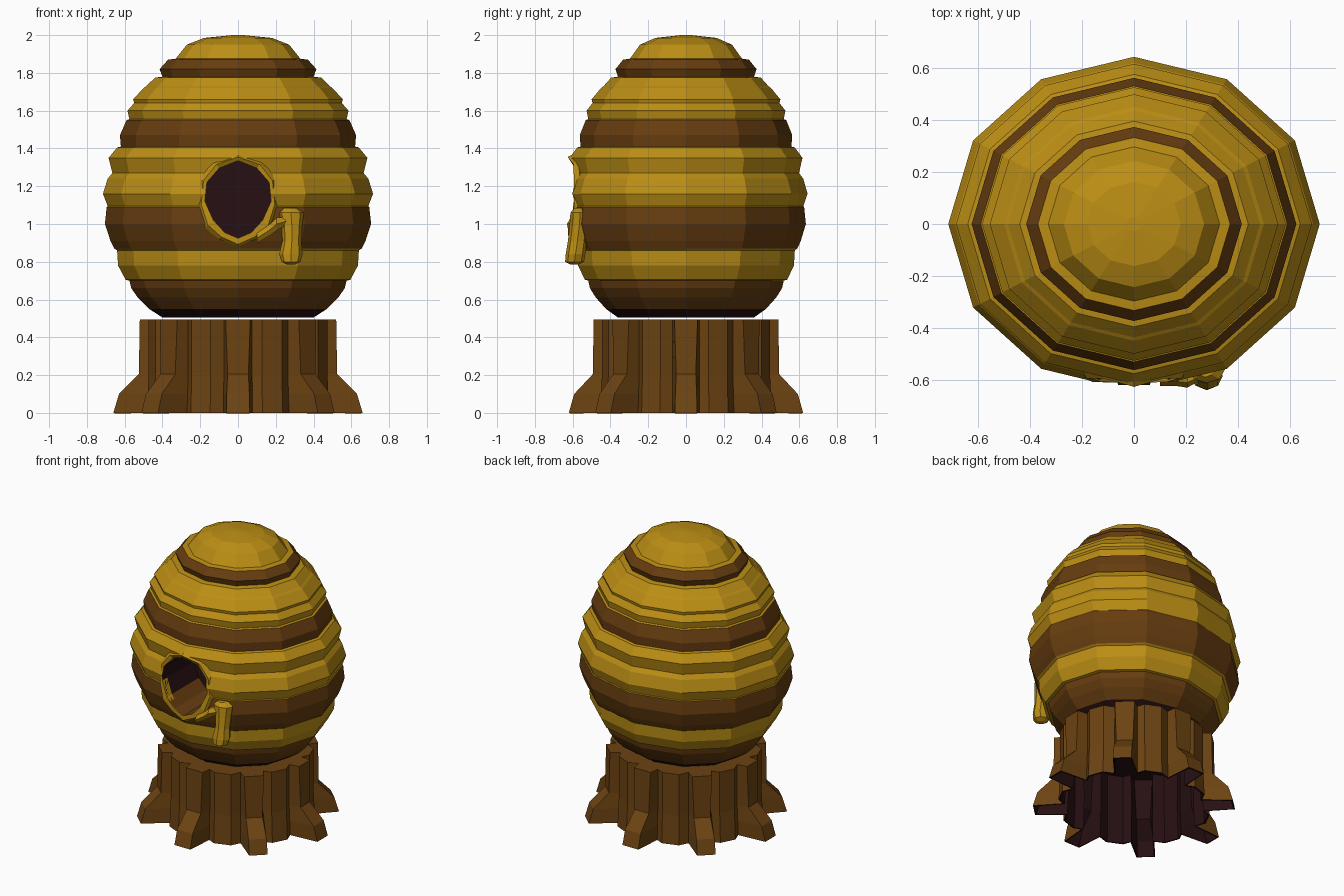
import bpy, bmesh, math
from mathutils import Vector

if "Cube" in bpy.data.objects:
    bpy.data.objects.remove(bpy.data.objects["Cube"])


def material(name, rgb):
    m = bpy.data.materials.new(name)
    m.diffuse_color = (*rgb, 1)
    m.use_nodes = True
    m.node_tree.nodes["Principled BSDF"].inputs["Base Color"].default_value = m.diffuse_color
    return m


MATS = [material("honey yellow", (0.50, 0.27, 0.007)),
        material("hive brown", (0.135, 0.047, 0.005)),
        material("dark hollow", (0.020, 0.005, 0.006)),
        material("bark brown", (0.15, 0.056, 0.006))]
YELLOW, BROWN, DARK, BARK = range(4)


def loft(name, rings, mats, bottom=None, top=None, wrap=False):
    """Skin equal-length rings; mats gives one material index per band."""
    bm = bmesh.new()
    loops = [[bm.verts.new(p) for p in ring] for ring in rings]
    n = len(loops[0])
    bands = len(loops) if wrap else len(loops) - 1
    for i in range(bands):
        a, b = loops[i], loops[(i + 1) % len(loops)]
        for j in range(n):
            k = (j + 1) % n
            f = bm.faces.new((a[j], a[k], b[k], b[j]))
            f.material_index = mats[i % len(mats)]
    for loop, m in ((loops[0], bottom), (loops[-1], top)):
        if m is not None:
            bm.faces.new(loop).material_index = m
    bmesh.ops.recalc_face_normals(bm, faces=bm.faces[:])
    me = bpy.data.meshes.new(name)
    bm.to_mesh(me)
    bm.free()
    for m in MATS:
        me.materials.append(m)
    ob = bpy.data.objects.new(name, me)
    bpy.context.collection.objects.link(ob)
    return ob


def ellipse(rx, ry, z, n, cx=0, cy=0):
    return [(cx + rx * math.cos(2 * math.pi * i / n),
             cy + ry * math.sin(2 * math.pi * i / n), z) for i in range(n)]


# Hive: twelve-sided stepped egg; each entry is radius, height, colour above
SQ = 0.9
P = [(.40, .505, DARK), (.47, .55, BROWN), (.53, .61, BROWN), (.565, .66, BROWN),
     (.575, .70, YELLOW), (.595, .705, YELLOW), (.635, .78, YELLOW), (.64, .86, YELLOW),
     (.655, .87, BROWN), (.675, .91, BROWN), (.705, 1.0, BROWN), (.695, 1.09, YELLOW),
     (.69, 1.095, YELLOW), (.715, 1.16, YELLOW), (.69, 1.24, YELLOW), (.665, 1.27, YELLOW),
     (.685, 1.35, YELLOW), (.64, 1.405, YELLOW), (.62, 1.41, BROWN), (.625, 1.47, BROWN),
     (.59, 1.55, YELLOW), (.575, 1.555, YELLOW), (.585, 1.60, YELLOW), (.55, 1.64, YELLOW),
     (.555, 1.66, YELLOW), (.50, 1.72, YELLOW), (.485, 1.73, YELLOW), (.44, 1.775, YELLOW),
     (.40, 1.78, BROWN), (.415, 1.82, BROWN), (.37, 1.87, YELLOW), (.33, 1.875, YELLOW),
     (.27, 1.95, YELLOW), (.18, 1.985, YELLOW), (.03, 2.0, YELLOW)]
hive = loft("hive", [ellipse(r, r * SQ, z, 12) for r, z, m in P],
            [m for r, z, m in P], DARK, YELLOW)


def front_y(x, z):
    """Depth of the hive's front surface."""
    for (r0, z0, _), (r1, z1, _) in zip(P, P[1:]):
        if z0 <= z <= z1:
            r = r0 + (r1 - r0) * (z - z0) / (z1 - z0)
            return -SQ * r + 0.241 * abs(x)


def mirrored(half):
    return half + [(-x, z) for x, z in reversed(half) if x > 0]


# Entrance opening cut into the hive
inner = mirrored([(0, 1.335), (.10, 1.295), (.165, 1.22), (.175, 1.12),
                  (.13, 1.02), (.07, .955), (0, .925)])
outer = mirrored([(0, 1.375), (.13, 1.335), (.20, 1.24), (.215, 1.09),
                  (.19, .97), (.11, .91), (0, .86)])
cutter = loft("entrance_cutter", [[(x, y, z) for x, z in inner] for y in (-.9, -.25)],
              [DARK], DARK, DARK)
for f in cutter.data.polygons:
    if f.center.z < 1.0 and abs(f.normal.y) < 0.5:
        f.material_index = BROWN
cutter.hide_render = True
mod = hive.modifiers.new("entrance", 'BOOLEAN')
mod.object, mod.operation, mod.solver = cutter, 'DIFFERENCE', 'EXACT'
bpy.context.view_layer.update()
cut = bpy.data.meshes.new_from_object(
    hive.evaluated_get(bpy.context.evaluated_depsgraph_get()))
hive.modifiers.clear()
hive.data = cut
bpy.data.objects.remove(cutter)

# Honey rim around the entrance
mid = [((a + c) / 2, (b + d) / 2) for (a, b), (c, d) in zip(inner, outer)]
loft("entrance_rim",
     [[(x, front_y(x, z) + .05, z) for x, z in inner],
      [(x, max(front_y(x, z) - .006, -.612), z) for x, z in inner],
      [(x, front_y(x, z) - .014, z) for x, z in mid],
      [(x, front_y(x, z) + .012, z) for x, z in outer]], [YELLOW], wrap=True)

# Honey drip: long drop, small knob and the strand joining it to the rim
drop = [(1.085, .275, .035, -.555), (1.06, .28, .07, -.56), (.99, .285, .055, -.565),
        (.91, .285, .05, -.575), (.84, .28, .062, -.585), (.80, .28, .05, -.59),
        (.785, .28, .02, -.59)]
loft("honey_drip", [ellipse(r, min(r, .052), z, 8, x, y) for z, x, r, y in drop],
     [YELLOW], YELLOW, YELLOW)
strand = [(.10, .925, .03), (.17, .97, .035), (.205, 1.0, .04), (.24, 1.01, .03), (.29, 1.03, .03)]
loft("honey_strand",
     [[(x, front_y(x, z) - .005 + r * math.cos(a), z + r * math.sin(a))
       for a in (i * math.pi / 3 for i in range(6))] for x, z, r in strand],
     [YELLOW], YELLOW, YELLOW)


# Stump: eight narrow roots flaring from a ridged, hollow trunk
def stump_ring(z, root, trunk, half):
    pts = []
    for k in range(8):
        c = math.radians(45 * k)
        out, side = Vector((math.cos(c), math.sin(c))), Vector((-math.sin(c), math.cos(c)))
        pts += [out * root - side * half, out * root + side * half]
        for deg, r in ((9.5, -.02), (15, .015), (28, .02), (35.5, -.02)):
            a = c + math.radians(deg)
            pts.append(Vector((math.cos(a), math.sin(a))) * (trunk + r))
    return [(p.x, p.y * .94, z) for p in pts]


stump = loft("stump", [stump_ring(0, .66, .485, .062), stump_ring(.10, .63, .48, .06),
                       stump_ring(.205, .525, .475, .055), stump_ring(.495, .52, .475, .065)],
             [BARK], None, BARK)
sol = stump.modifiers.new("hollow", 'SOLIDIFY')
sol.thickness, sol.offset = .012, -1
sol.material_offset = sol.material_offset_rim = DARK - BARK
